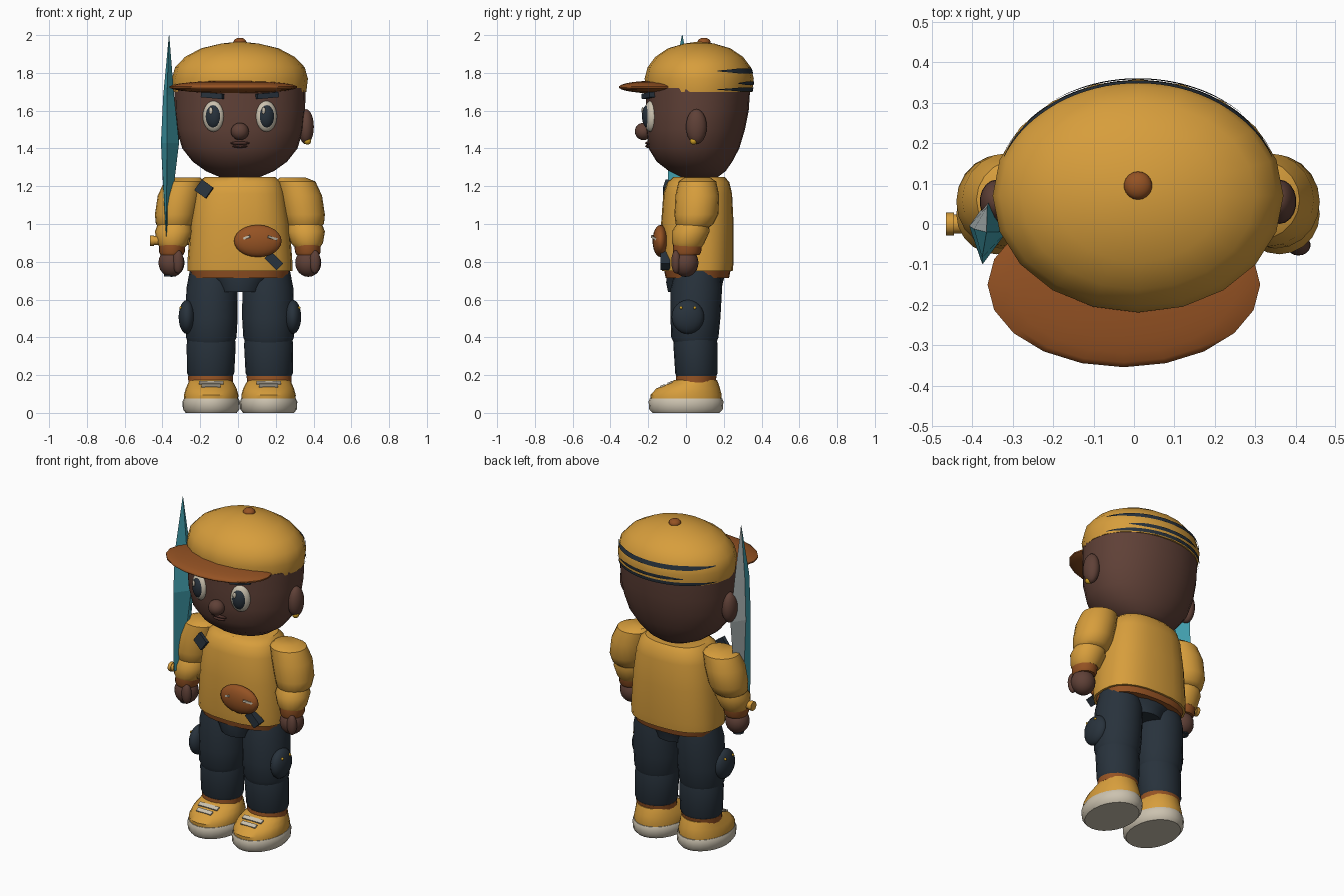
import bpy, bmesh, math
from mathutils import Matrix, Vector

cube = bpy.data.objects.get("Cube")
if cube:
    bpy.data.objects.remove(cube, do_unlink=True)

MID = 0.01  # body centre line


def material(name, r, g, b):
    m = bpy.data.materials.new(name)
    m.use_nodes = True
    m.diffuse_color = (r, g, b, 1)
    m.node_tree.nodes["Principled BSDF"].inputs["Base Color"].default_value = (r, g, b, 1)
    return m


YELLOW = material("mustard yellow", 0.68, 0.34, 0.045)
BROWN = material("rust brown", 0.30, 0.085, 0.017)
SKIN = material("dark skin", 0.115, 0.052, 0.038)
LIP = material("lip brown", 0.07, 0.028, 0.022)
NAVY = material("slate navy", 0.021, 0.032, 0.045)
TEAL = material("blade teal", 0.06, 0.38, 0.46)
SILVER = material("blade silver", 0.40, 0.45, 0.45)
CREAM = material("cream", 0.60, 0.54, 0.43)
GOLD = material("gold", 0.65, 0.36, 0.02)


def finish(name, bm, mat, smooth=True, angle=40):
    bmesh.ops.recalc_face_normals(bm, faces=bm.faces[:])
    me = bpy.data.meshes.new(name)
    bm.to_mesh(me)
    bm.free()
    ob = bpy.data.objects.new(name, me)
    bpy.context.collection.objects.link(ob)
    me.materials.append(mat)
    if smooth:
        bpy.ops.object.select_all(action='DESELECT')
        ob.select_set(True)
        bpy.context.view_layer.objects.active = ob
        bpy.ops.object.shade_smooth_by_angle(angle=math.radians(angle))
    return ob


def bridge(bm, rings):
    """Skin stacked vertex rings and close both ends."""
    n = len(rings[0])
    for a, b in zip(rings, rings[1:]):
        for i in range(n):
            j = (i + 1) % n
            bm.faces.new((a[i], a[j], b[j], b[i]))
    bm.faces.new(rings[0])
    bm.faces.new(rings[-1])


def loft(name, sections, mat, side=1, n=20, power=2.0):
    """Stack of (super)ellipses given as z, cx, cy, rx, ry."""
    bm = bmesh.new()
    rings = []
    for z, cx, cy, rx, ry in sections:
        ring = []
        for i in range(n):
            c, s = math.cos(math.tau * i / n), math.sin(math.tau * i / n)
            x = math.copysign(abs(c) ** (2 / power), c) * rx
            y = math.copysign(abs(s) ** (2 / power), s) * ry
            ring.append(bm.verts.new((MID + side * cx + x, cy + y, z)))
        rings.append(ring)
    bridge(bm, rings)
    return finish(name, bm, mat)


def pose(loc, size, rot):
    m = Matrix.Translation(loc)
    for axis, a in zip("ZYX", reversed(rot)):
        m = m @ Matrix.Rotation(math.radians(a), 4, axis)
    return m @ Matrix.Diagonal((*size, 1))


def ball(name, loc, radii, mat, rot=(0, 0, 0), seg=18):
    bm = bmesh.new()
    bmesh.ops.create_uvsphere(bm, u_segments=seg, v_segments=seg * 2 // 3, radius=1,
                              matrix=pose(loc, radii, rot))
    return finish(name, bm, mat, angle=60)


def box(name, loc, size, mat, rot=(0, 0, 0)):
    bm = bmesh.new()
    bmesh.ops.create_cube(bm, size=1, matrix=pose(loc, size, rot))
    return finish(name, bm, mat, smooth=False)


def rod(name, x0, x1, y, z, r, mat):
    bm = bmesh.new()
    bmesh.ops.create_cone(bm, cap_ends=True, segments=12, radius1=r, radius2=r, depth=x1 - x0,
                          matrix=pose(((x0 + x1) / 2, y, z), (1, 1, 1), (0, 90, 0)))
    return finish(name, bm, mat)


# Head and neck
loft("head", [(1.25, 0, .07, .11, .10), (1.28, 0, .06, .18, .15), (1.33, 0, .045, .25, .2),
              (1.4, 0, .042, .305, .24), (1.5, 0, .05, .335, .262), (1.6, 0, .06, .345, .272),
              (1.72, 0, .065, .348, .275)], SKIN, n=28, power=2.1)
loft("neck", [(1.2, 0, .065, .1, .09), (1.28, 0, .065, .1, .09)], SKIN)

# Cap, brim and button
CAP = [(1.70, .352, .28), (1.77, .36, .289), (1.83, .343, .273), (1.885, .29, .232),
       (1.93, .205, .165), (1.955, .1, .08), (1.963, .03, .025)]
loft("cap", [(z, 0, .07, rx, ry) for z, rx, ry in CAP], YELLOW)
ball("cap_brim", (-.025, -.15, 1.725), (.34, .206, .034), BROWN, seg=20)
ball("cap_button", (MID, .095, 1.962), (.035, .035, .024), BROWN)


def cap_radius(z):
    for (z0, a0, b0), (z1, a1, b1) in zip(CAP, CAP[1:]):
        if z <= z1:
            t = (z - z0) / (z1 - z0)
            return a0 + (a1 - a0) * t, b0 + (b1 - b0) * t


def cap_stripe(name, z, height, start, end, steps=32):
    """Tapered ribbon that hugs the back of the cap."""
    bm = bmesh.new()
    prev = None
    for i in range(steps + 1):
        t = i / steps
        a = math.radians(start + (end - start) * t)
        h = height * (0.15 + 0.85 * min(1, 5 * t, 5 * (1 - t))) / 2
        pair = []
        for zz in (z - h, z + h):
            rx, ry = cap_radius(zz)
            pair.append(bm.verts.new((MID + 1.013 * rx * math.cos(a),
                                      .07 + 1.013 * ry * math.sin(a), zz)))
        if prev:
            bm.faces.new((prev[0], pair[0], pair[1], prev[1]))
        prev = pair
    finish(name, bm, NAVY)


cap_stripe("cap_stripe_upper", 1.81, .026, 20, 160)
cap_stripe("cap_stripe_middle", 1.745, .02, 45, 125)
cap_stripe("cap_stripe_lower", 1.712, .02, 20, 160)

# Face
for side, label in ((1, "left"), (-1, "right")):
    x = MID + side * .14
    turn = (0, 0, side * 18)
    ball(label + "_eye_white", (x, -.188, 1.57), (.058, .034, .082), CREAM, turn)
    ball(label + "_iris", (x, -.198, 1.57), (.044, .034, .065), NAVY, turn)
    ball(label + "_eye_glint", (x - .014, -.229, 1.6), (.011, .006, .019), CREAM, turn, 12)
    box(label + "_eyebrow", (x + side * .005, -.2, 1.68), (.12, .03, .028), NAVY,
        (0, -side * 5, side * 20))
    ball(label + "_ear", (MID + side * .35, .055, 1.515), (.042, .055, .093), SKIN)
ball("nose", (MID, -.225, 1.49), (.048, .046, .046), SKIN)
ball("upper_lip", (MID, -.2, 1.428), (.052, .016, .009), LIP)
ball("lower_lip", (MID, -.2, 1.411), (.04, .016, .008), LIP)
ball("earring", (.368, .04, 1.44), (.02, .02, .02), GOLD)

# Torso
loft("shirt", [(.75, 0, .06, .278, .187), (.8, 0, .06, .278, .192), (1.0, 0, .06, .263, .192),
               (1.16, 0, .062, .24, .182), (1.22, 0, .065, .22, .165), (1.25, 0, .07, .185, .135)],
     YELLOW, n=24, power=2.5)
loft("shirt_hem", [(.715, 0, .06, .255, .168), (.755, 0, .06, .266, .176)], BROWN, n=24, power=2.5)
loft("trouser_seat", [(.64, 0, .045, .125, .14), (.69, 0, .045, .15, .15),
                      (.74, 0, .055, .24, .155)], NAVY)
box("chest_patch", (-.18, -.105, 1.185), (.075, .02, .07), NAVY, (-8, 35, -14))

# Paddle held on the shirt
ball("paddle", (.105, -.135, .91), (.128, .042, .085), BROWN)
box("paddle_handle", (.19, -.11, .805), (.05, .05, .09), NAVY, (0, -45, 0))
for x, tilt in ((.037, -20), (.185, 15)):
    box("paddle_streak", (x, -.167, .925), (.06, .008, .012), CREAM,
        (0, tilt, -25 if x < .1 else 30))

for side, label in ((1, "left"), (-1, "right")):
    # Arm
    loft(label + "_upper_sleeve", [(1.245, .28, .06, .07, .07), (1.225, .295, .06, .105, .1),
                                   (1.15, .32, .06, .115, .116), (1.05, .34, .055, .11, .116),
                                   (1.0, .345, .045, .1, .1), (.98, .345, .04, .08, .08)], YELLOW, side)
    loft(label + "_lower_sleeve", [(1.0, .345, .035, .09, .085), (.96, .35, .025, .1, .1),
                                   (.9, .355, .012, .085, .086), (.88, .357, .01, .07, .075)],
         YELLOW, side)
    loft(label + "_cuff", [(.835, .36, .004, .06, .066), (.85, .36, .005, .068, .075),
                           (.89, .358, .008, .07, .077)], BROWN, side)
    ball(label + "_hand", (MID + side * .362, -.002, .795), (.07, .068, .075), SKIN)
    ball(label + "_thumb", (MID + side * .362 + .035, -.052, .8), (.03, .026, .062), SKIN)

    # Leg
    loft(label + "_thigh", [(.755, .145, .06, .12, .115), (.66, .148, .055, .135, .136),
                            (.5, .15, .05, .138, .132), (.4, .152, .047, .134, .125),
                            (.365, .152, .048, .118, .11)], NAVY, side)
    loft(label + "_shin", [(.4, .152, .05, .125, .112), (.36, .152, .05, .13, .117),
                           (.21, .155, .055, .125, .112), (.19, .155, .055, .115, .104)], NAVY, side)
    loft(label + "_ankle_band", [(.16, .155, .05, .118, .106), (.195, .155, .055, .119, .107)],
         BROWN, side)
    ball(label + "_knee_pad", (MID + side * .28, .01, .508), (.045, .086, .09), NAVY)
    for dy in (-.036, .036):
        ball(label + "_pad_stud", (MID + side * .313, .01 + dy, .556), (.008, .008, .008), GOLD, seg=9)

    # Shoe
    loft(label + "_sole", [(0, .152, 0, .135, .178), (.02, .152, 0, .15, .195),
                           (.06, .152, 0, .152, .198), (.075, .152, 0, .145, .192)], CREAM, side, 24)
    loft(label + "_shoe", [(.06, .152, 0, .142, .187), (.095, .152, 0, .144, .189),
                           (.13, .152, .012, .134, .168), (.155, .153, .04, .122, .132),
                           (.175, .155, .052, .112, .112)], YELLOW, side, 24)
    for y, z, w in ((-.125, .143, .1), (-.085, .16, .13)):
        box(label + "_lace", (MID + side * .152, y, z), (w, .026, .009), CREAM, (24, 0, 0))

# Sword blade: four-sided, silver on its rear outer facet
bm = bmesh.new()
rings = []
for z, cx, cy, k, ky in ((2.0, -.365, -.02, .02, .02), (1.68, -.367, -.02, .6, .75),
                         (1.43, -.36, -.015, 1, 1), (.935, -.378, -.02, .12, .8)):
    rings.append([bm.verts.new((cx + dx * k, cy + dy * ky, z))
                  for dx, dy in ((.048, 0), (.006, .085), (-.048, .01), (-.015, -.085))])
bridge(bm, rings)
blade = finish("sword_blade", bm, TEAL, smooth=False)
blade.data.materials.append(SILVER)
for f in blade.data.polygons:
    if f.normal.x < -.2 and f.normal.y > .05:
        f.material_index = 1

# Sword guard and grip
rod("sword_guard", -.465, -.26, 0, .912, .024, YELLOW)
rod("guard_knob", -.465, -.445, 0, .912, .028, YELLOW)
loft("sword_grip", [(.722, -.37, 0, .032, .032), (.92, -.37, 0, .025, .025)], NAVY, n=12)
